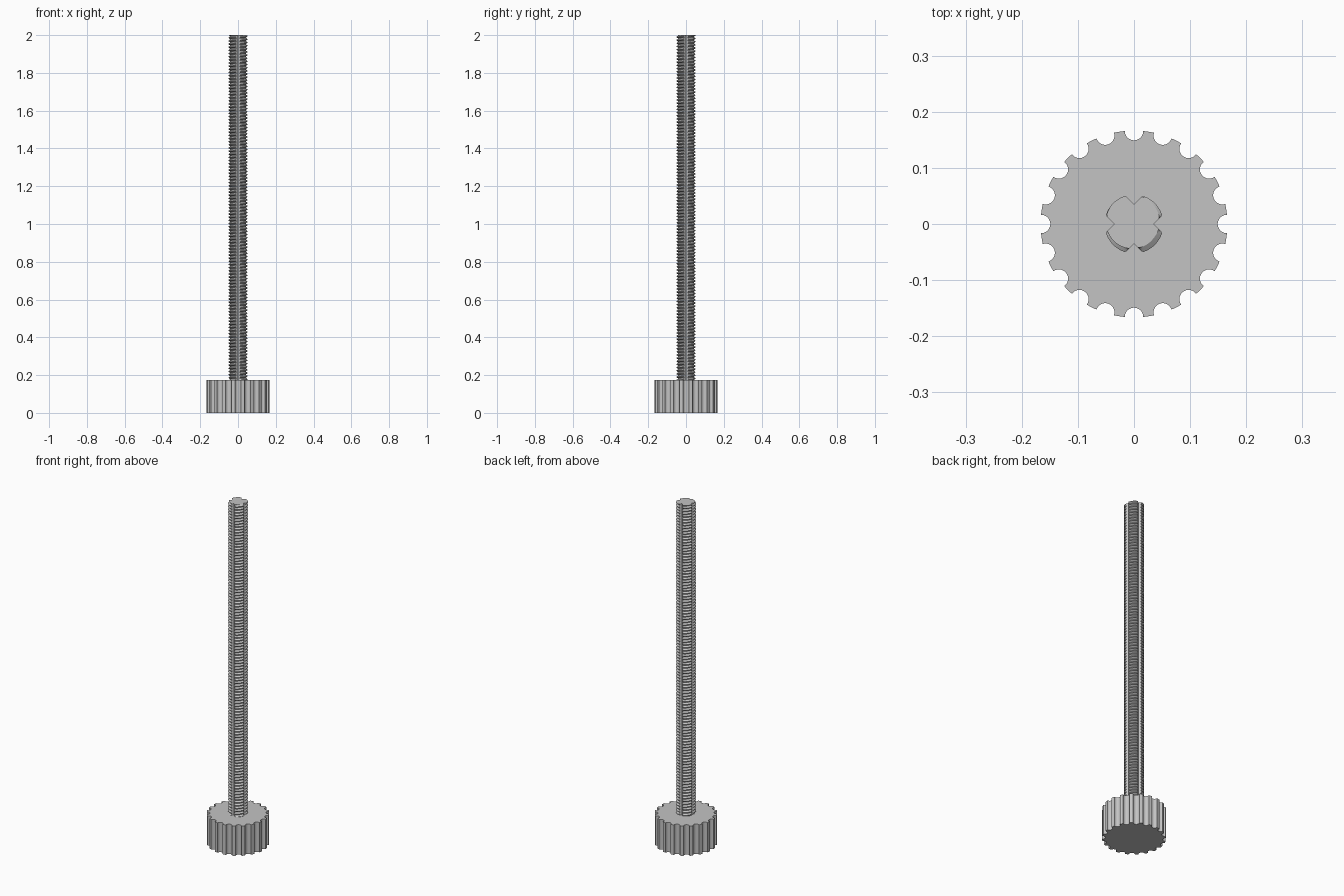
import bpy, bmesh, math
from math import cos, sin, pi, tau

cube = bpy.data.objects.get("Cube")
if cube:
    bpy.data.objects.remove(cube, do_unlink=True)

grey = bpy.data.materials.new("plain grey")
grey.use_nodes = True
grey.diffuse_color = (0.55, 0.55, 0.55, 1)
grey.node_tree.nodes["Principled BSDF"].inputs["Base Color"].default_value = (0.55, 0.55, 0.55, 1)


def finish(bm, name):
    """Turn a bmesh into a grey object with smooth curves and sharp edges."""
    bmesh.ops.recalc_face_normals(bm, faces=bm.faces)
    mesh = bpy.data.meshes.new(name)
    bm.to_mesh(mesh)
    bm.free()
    obj = bpy.data.objects.new(name, mesh)
    bpy.context.collection.objects.link(obj)
    mesh.materials.append(grey)
    bpy.ops.object.select_all(action='DESELECT')
    obj.select_set(True)
    bpy.context.view_layer.objects.active = obj
    bpy.ops.object.shade_smooth_by_angle(angle=math.radians(28))
    return obj


# Knob: a disc with round notches around its rim
KNOB_R, KNOB_TOP = 0.1665, 0.175
NOTCHES, NOTCH_R, NOTCH_CENTRE = 20, 0.0165, 0.1655
ARC = 10


def knob_outline():
    # where each notch circle meets the rim
    x = (KNOB_R**2 + NOTCH_CENTRE**2 - NOTCH_R**2) / (2 * NOTCH_CENTRE)
    y = math.sqrt(KNOB_R**2 - x * x)
    start, half = math.atan2(y, x - NOTCH_CENTRE), math.atan2(y, x)
    cell = []
    for i in range(ARC + 1):
        a = -start - (tau - 2 * start) * i / ARC
        cell.append((NOTCH_CENTRE + NOTCH_R * cos(a), NOTCH_R * sin(a)))
    for i in (1, 2):
        a = half + (tau / NOTCHES - 2 * half) * i / 3
        cell.append((KNOB_R * cos(a), KNOB_R * sin(a)))
    for n in range(NOTCHES):
        c, s = cos(tau * n / NOTCHES), sin(tau * n / NOTCHES)
        for px, py in cell:
            yield px * c - py * s, px * s + py * c


bm = bmesh.new()
base = bm.faces.new([bm.verts.new((x, y, 0)) for x, y in knob_outline()])
top = bmesh.ops.extrude_face_region(bm, geom=[base], use_keep_orig=True)
bmesh.ops.translate(bm, vec=(0, 0, KNOB_TOP),
                    verts=[v for v in top["geom"] if isinstance(v, bmesh.types.BMVert)])
finish(bm, "knob")

# Threaded rod: a right-hand helical thread with four V grooves along it
CREST, ROOT, GROOVE = 0.0525, 0.043, 0.0355
PITCH, LOW, HIGH = 1 / 60, KNOB_TOP - 0.01, 2.0
COLS = 96
STOPS = (0.0, 0.12, 0.5, 0.62)           # root flat, rise, crest flat, fall
RADII = (ROOT, ROOT, CREST, CREST, ROOT)
START = 0.1                              # thread phase


def thread_radius(phase):
    phase %= 1
    stops = STOPS + (1.0,)
    for i in range(len(STOPS)):
        if phase <= stops[i + 1]:
            t = (phase - stops[i]) / (stops[i + 1] - stops[i])
            return RADII[i] + t * (RADII[i + 1] - RADII[i])
    return ROOT


def groove_radius(a):
    off = abs((a + pi / 4) % (pi / 2) - pi / 4)
    return GROOVE / (cos(off) - sin(off)) if off < 0.6 else CREST


bm = bmesh.new()
turns = range(int(LOW / PITCH) - 3, int(HIGH / PITCH) + 3)
steps = [(n + s) for n in turns for s in STOPS]
grid = []
for j in range(COLS):
    a = tau * j / COLS
    column = []
    for step in steps:
        z = min(max(PITCH * (step + START + j / COLS), LOW), HIGH)
        r = min(thread_radius(z / PITCH - START - j / COLS + 1e-9), groove_radius(a))
        column.append(bm.verts.new((r * cos(a), r * sin(a), z)))
    grid.append(column)

turn = len(STOPS)
for j in range(COLS):
    left, right = grid[j], grid[(j + 1) % COLS]
    shift = turn if j == COLS - 1 else 0     # the seam joins the next turn
    for k in range(len(steps) - 1 - shift):
        bm.faces.new((left[k], right[k + shift], right[k + 1 + shift], left[k + 1]))

# merge the rows flattened at both ends, then cap them
bmesh.ops.remove_doubles(bm, verts=bm.verts, dist=1e-5)
bmesh.ops.delete(bm, geom=[v for v in bm.verts if not v.link_faces], context='VERTS')
bmesh.ops.holes_fill(bm, edges=[e for e in bm.edges if e.is_boundary], sides=0)
finish(bm, "threaded_rod")
